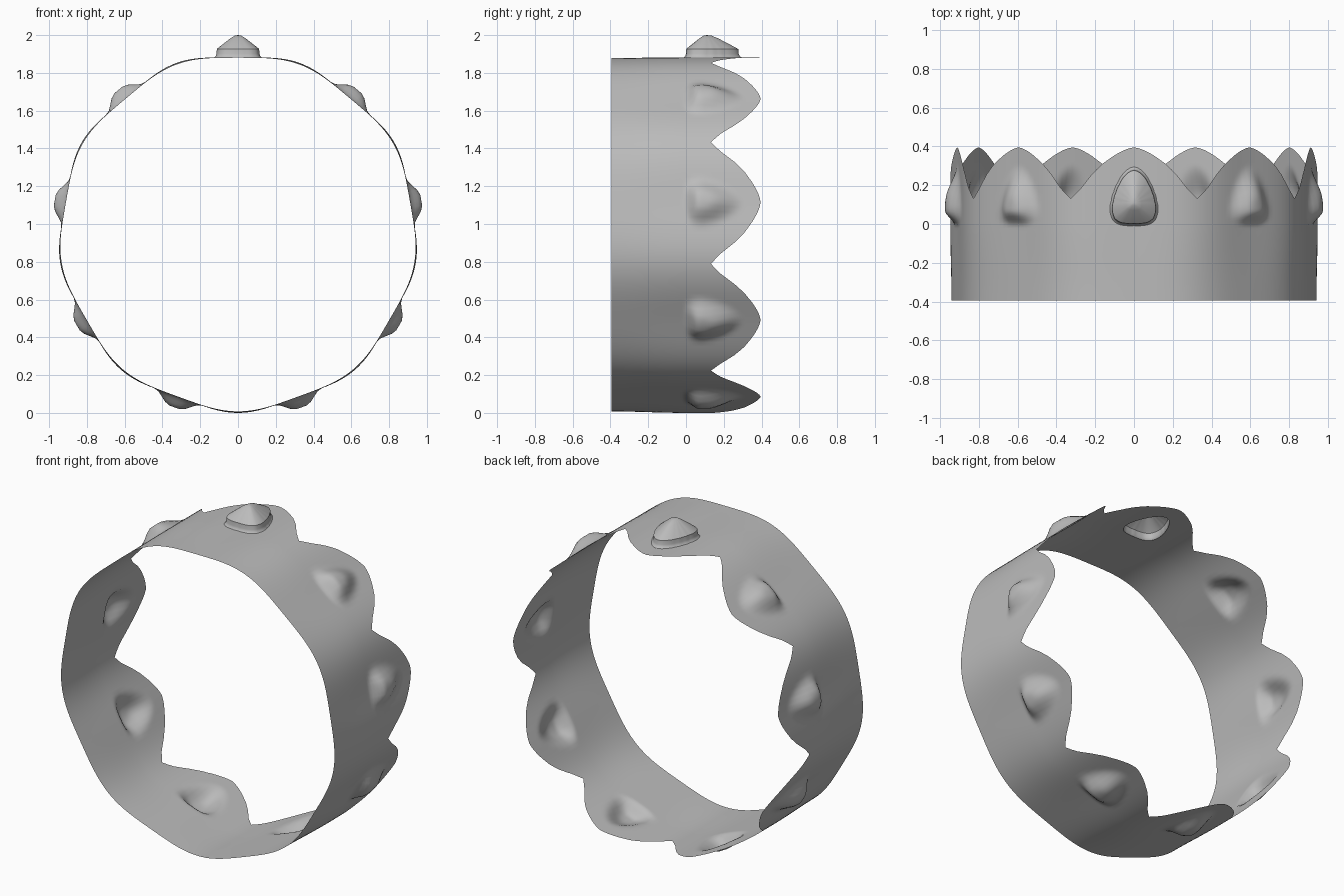
import bpy, bmesh, math

if "Cube" in bpy.data.objects:
    bpy.data.objects.remove(bpy.data.objects["Cube"])

CZ = 0.955            # height of the ring axis
N = 9                 # number of crown points
STEPS = 24            # columns per point
GEM_Y = 0.11          # gem centre along the axis


def lerp_table(t, table):
    for (a, va), (b, vb) in zip(table, table[1:]):
        if t <= b:
            return va + (vb - va) * max(0.0, (t - a)) / (b - a)
    return table[-1][1]


# egg-shaped gem outline as half profile, turned into a polar radius
HALF = [(0, 0.0), (0.04, 0.001), (0.075, 0.007), (0.102, 0.027), (0.114, 0.065),
        (0.108, 0.12), (0.095, 0.165), (0.076, 0.208), (0.05, 0.25), (0.022, 0.275), (0, 0.281)]


def outline(cy):
    return [(math.atan2(x, cy - y), math.hypot(x, y - cy)) for x, y in HALF]


GEM_OUT, BUMP_OUT = outline(GEM_Y), outline(0.085)


def s_value(x, y, cy, table):
    d = math.hypot(x, y - cy)
    return d / lerp_table(math.atan2(abs(x), cy - y), table)


def smooth(t):
    t = min(1.0, max(0.0, t))
    return t * t * (3 - 2 * t)


EDGE = [(0, 0.395), (0.12, 0.387), (0.3, 0.357), (0.5, 0.31), (0.65, 0.262),
        (0.85, 0.178), (1, 0.132)]


def radius(th, y):
    amp = 0.011 + 0.004 * smooth((y + 0.4) / 0.4)
    return 0.925 + amp * (1 - math.cos(N * th))


metal = bpy.data.materials.new("grey metal")
metal.diffuse_color = (0.5, 0.5, 0.5, 1)
metal.use_nodes = True
metal.node_tree.nodes["Principled BSDF"].inputs["Base Color"].default_value = metal.diffuse_color


def finish(bm, name, angle):
    me = bpy.data.meshes.new(name)
    bm.normal_update()
    bm.to_mesh(me)
    bm.free()
    ob = bpy.data.objects.new(name, me)
    bpy.context.collection.objects.link(ob)
    me.materials.append(metal)
    bpy.ops.object.select_all(action='DESELECT')
    ob.select_set(True)
    bpy.context.view_layer.objects.active = ob
    bpy.ops.object.shade_smooth_by_angle(angle=math.radians(angle))
    return ob


# crown band: thin rounded nine-sided sheet with points and soft bumps
bm = bmesh.new()
cols = []
total = N * STEPS
for i in range(total):
    th = 2 * math.pi * i / total
    k = round(i / STEPS)
    a = th - k * 2 * math.pi / N
    top = lerp_table(abs(a) / (math.pi / N), EDGE)
    ys = [-0.395 + 0.345 * j / 6 for j in range(6)]
    ys += [-0.05 + (top + 0.05) * j / 30 for j in range(31)]
    col = []
    for y in ys:
        r = radius(th, y)
        if k % N:
            s = s_value(r * math.sin(a), y, 0.085, BUMP_OUT)
            r += 0.06 * smooth((1.15 - s) / 0.95)
        col.append(bm.verts.new((r * math.sin(th), y, CZ + r * math.cos(th))))
    cols.append(col)
for i in range(total):
    A, B = cols[i], cols[(i + 1) % total]
    for j in range(len(A) - 1):
        bm.faces.new((A[j], B[j], B[j + 1], A[j + 1]))

# opening behind the hollow top gem, edge snapped to the gem outline
hole = []
for f in bm.faces:
    c = f.calc_center_median()
    if c.z > 1.6 and s_value(c.x, c.y, GEM_Y, GEM_OUT) < 1.0:
        hole.append(f)
bmesh.ops.delete(bm, geom=hole, context='FACES')
for v in bm.verts:
    if v.is_boundary and v.co.z > 1.6 and abs(v.co.x) < 0.2 and -0.1 < v.co.y < 0.33:
        s = s_value(v.co.x, v.co.y, GEM_Y, GEM_OUT)
        if s < 1.2:
            v.co.x /= s
            v.co.y = GEM_Y + (v.co.y - GEM_Y) / s
finish(bm, "crown_band", 50)

# top gem: hollow shell with a short wall and a pointed cap
bm = bmesh.new()
SEG = 64
PROFILE = [(1.08, 0.001), (1.02, 0.008), (0.99, 0.02), (0.975, 0.045), (0.93, 0.05),
           (0.65, 0.075), (0.35, 0.102), (0.15, 0.116)]
rings = []
for s, h in PROFILE:
    ring = []
    for i in range(SEG):
        p = 2 * math.pi * i / SEG
        rr = s * lerp_table(min(p, 2 * math.pi - p), GEM_OUT)
        x, y = rr * math.sin(p), GEM_Y - rr * math.cos(p)
        ring.append(bm.verts.new((x, y, CZ + 0.926 + h)))
    rings.append(ring)
tip = bm.verts.new((0, GEM_Y, 2.0))
for A, B in zip(rings, rings[1:]):
    for i in range(SEG):
        j = (i + 1) % SEG
        bm.faces.new((A[i], A[j], B[j], B[i]))
for i in range(SEG):
    bm.faces.new((rings[-1][i], rings[-1][(i + 1) % SEG], tip))
finish(bm, "top_gem", 40)
